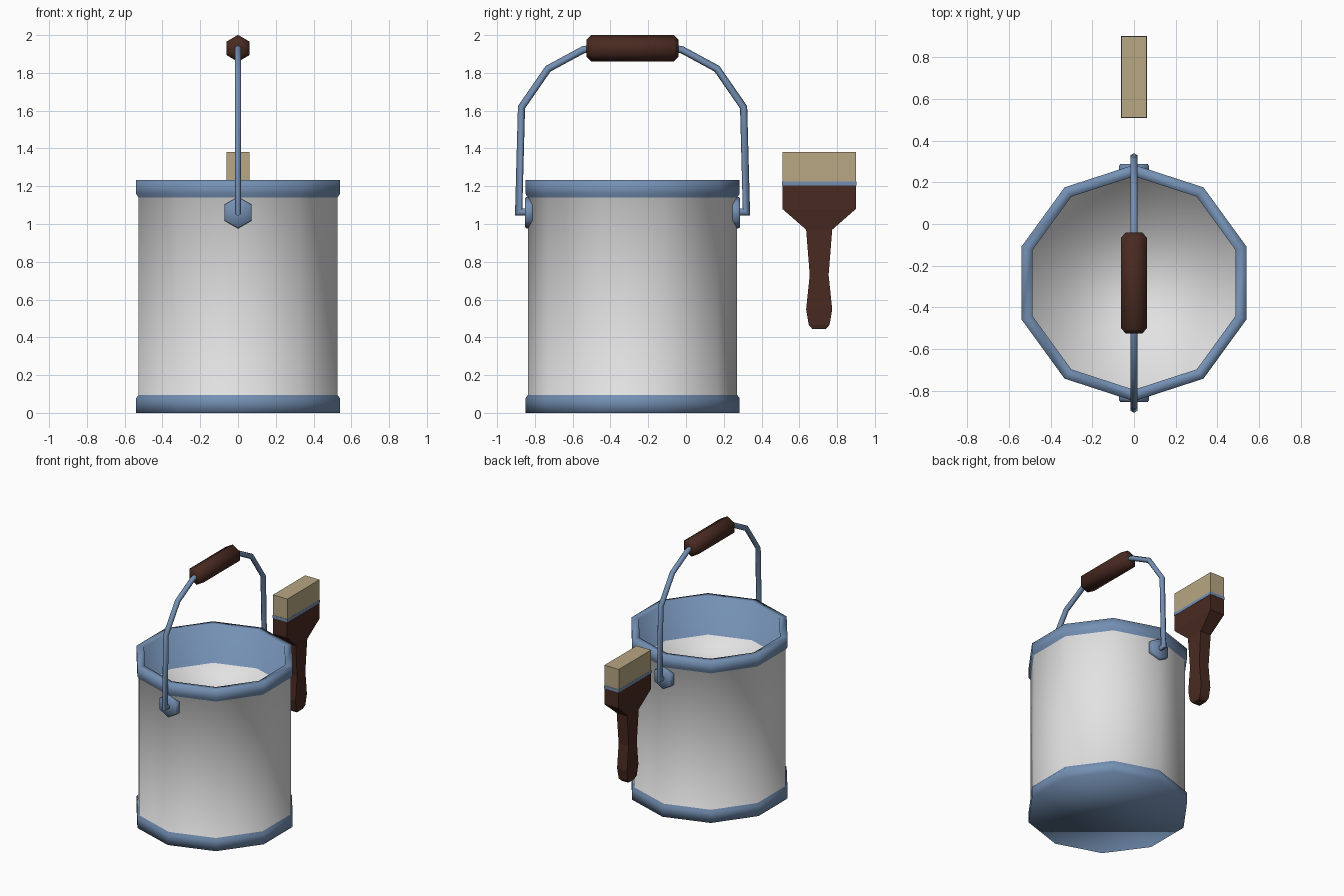
import bpy, bmesh, math
from mathutils import Vector

if "Cube" in bpy.data.objects:
    bpy.data.objects.remove(bpy.data.objects["Cube"])

CY = -0.283          # bucket axis in y
C = Vector((0, CY, 0))


def material(name, rgb):
    m = bpy.data.materials.new(name)
    m.diffuse_color = (*rgb, 1)
    m.use_nodes = True
    m.node_tree.nodes["Principled BSDF"].inputs["Base Color"].default_value = m.diffuse_color
    return m


BLUE = material("steel_blue", (0.175, 0.28, 0.455))
WHITE = material("off_white", (0.76, 0.76, 0.76))
BROWN = material("dark_brown", (0.066, 0.023, 0.015))
TAN = material("bristle_tan", (0.48, 0.385, 0.225))


def loft(name, rings, mats, smooth=None, rule=None):
    """Skin a list of vertex rings and cap both ends; optional smoothing angle and colour rule."""
    bm = bmesh.new()
    rows = [[bm.verts.new(p) for p in r] for r in rings]
    for a, b in zip(rows, rows[1:]):
        n = len(a)
        for i in range(n):
            j = (i + 1) % n
            bm.faces.new((a[i], a[j], b[j], b[i]))
    bm.faces.new(rows[0][::-1])
    bm.faces.new(rows[-1])
    bmesh.ops.recalc_face_normals(bm, faces=bm.faces)
    if rule:
        for f in bm.faces:
            f.material_index = rule(f)
    me = bpy.data.meshes.new(name)
    bm.to_mesh(me)
    bm.free()
    for m in mats:
        me.materials.append(m)
    ob = bpy.data.objects.new(name, me)
    bpy.context.collection.objects.link(ob)
    if smooth:
        bpy.ops.object.select_all(action='DESELECT')
        ob.select_set(True)
        bpy.context.view_layer.objects.active = ob
        bpy.ops.object.shade_smooth_by_angle(angle=math.radians(smooth))
    return ob


def ring_z(r, z, n=10):
    return [C + Vector((r * math.sin(2 * math.pi * i / n), r * math.cos(2 * math.pi * i / n), z))
            for i in range(n)]


def ring_y(r, y, z, n=6):
    return [Vector((r * math.sin(2 * math.pi * i / n), y, z + r * math.cos(2 * math.pi * i / n)))
            for i in range(n)]


# bucket: one continuous shell from base, over the rims, down to the paint surface
def bucket_colour(f):
    z = f.calc_center_median().z
    wall = len(f.verts) == 4 and 0.2 < z < 1.0     # outer wall
    paint = len(f.verts) > 4 and z > 0.5
    return 1 if wall or paint else 0


profile = [(0.567, 0), (0.567, 0.078), (0.554, 0.095), (0.554, 1.14), (0.567, 1.16),
           (0.567, 1.232), (0.512, 1.232), (0.512, 0.94)]
loft("bucket", [ring_z(r, z) for r, z in profile], [BLUE, WHITE], 180, bucket_colour)

# hexagonal handle mounts
for side, label in ((1, "back"), (-1, "front")):
    loft(label + "_handle_mount",
         [ring_y(r, CY + side * d, 1.06) for r, d in ((0.084, 0.517), (0.084, 0.56), (0.076, 0.57))],
         [BLUE], 180)

# wire handle: mirrored path, swept with a hexagonal section
half = [(0.54, 1.063), (0.603, 1.063), (0.588, 1.618), (0.447, 1.822), (0.262, 1.922), (0.22, 1.93)]
path = [Vector((0, CY + d, z)) for d, z in half]
path += [Vector((0, CY - d, z)) for d, z in half[::-1]]
rings = []
for i, p in enumerate(path):
    a = (p - path[i - 1]).normalized() if i else (path[1] - p).normalized()
    b = (path[i + 1] - p).normalized() if i < len(path) - 1 else a
    t = (a + b).normalized()
    side = t.cross(Vector((1, 0, 0)))
    stretch = 1 / max(0.5, t.dot(a))
    rings.append([p + 0.019 * (Vector((math.sin(k * math.pi / 3), 0, 0))
                               + side * stretch * math.cos(k * math.pi / 3)) for k in range(6)])
loft("wire_handle", rings, [BLUE], 62)

# grip
loft("handle_grip", [ring_y(r, CY + d, 1.93) for r, d in
                     ((0.045, -0.243), (0.071, -0.218), (0.071, 0.218), (0.045, 0.243))],
     [BROWN], 62)


# paint brush, stacked rectangular sections: height, half width, half thickness
def brush_part(name, sections, mat):
    loft(name, [[Vector((sx * t, 0.705 + sy * w, z))
                 for sx, sy in ((-1, -1), (1, -1), (1, 1), (-1, 1))] for z, w, t in sections], [mat])


brush_part("brush_handle", [(0.443, 0.035, 0.03), (0.466, 0.055, 0.038), (0.548, 0.069, 0.042),
                            (0.73, 0.05, 0.042), (0.97, 0.069, 0.045), (1.08, 0.195, 0.06),
                            (1.205, 0.195, 0.06)], BROWN)
brush_part("brush_band", [(1.203, 0.197, 0.062), (1.225, 0.197, 0.062)], BLUE)
brush_part("brush_bristles", [(1.225, 0.195, 0.061), (1.38, 0.195, 0.061)], TAN)
